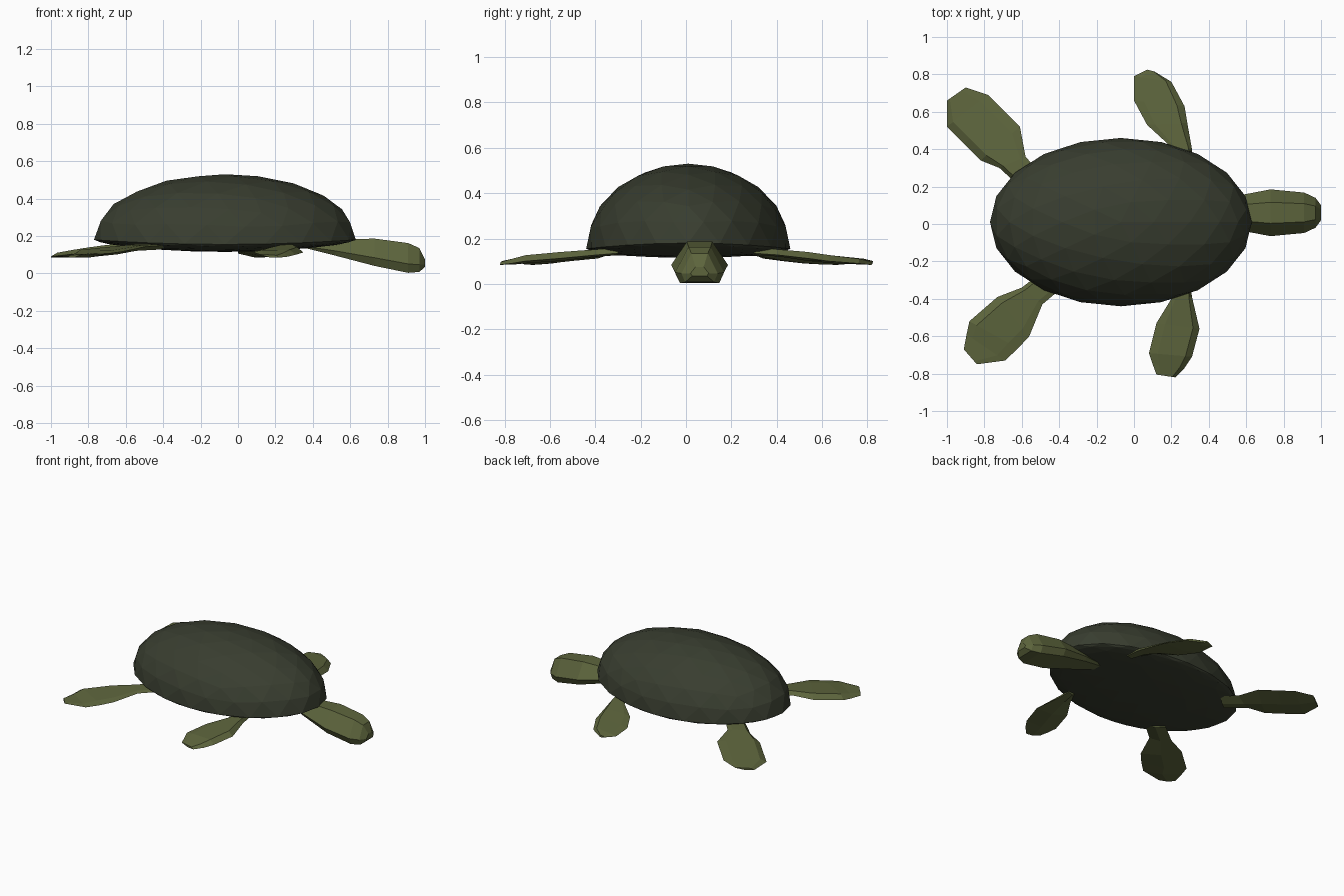
import bpy
import bmesh
from mathutils import Vector

if "Cube" in bpy.data.objects:
    bpy.data.objects.remove(bpy.data.objects["Cube"])


def material(name, rgb):
    m = bpy.data.materials.new(name)
    m.diffuse_color = (*rgb, 1)
    m.use_nodes = True
    m.node_tree.nodes["Principled BSDF"].inputs["Base Color"].default_value = m.diffuse_color
    return m


SHELL = material("dark olive shell", (0.040, 0.047, 0.029))
SKIN = material("olive green skin", (0.110, 0.130, 0.046))


def finish(name, bm, mat):
    bmesh.ops.recalc_face_normals(bm, faces=bm.faces)
    mesh = bpy.data.meshes.new(name)
    bm.to_mesh(mesh)
    bm.free()
    mesh.materials.append(mat)
    obj = bpy.data.objects.new(name, mesh)
    bpy.context.collection.objects.link(obj)
    return obj


def loft(name, rings, mat):
    """Skin a list of equal-length point rings and cap both ends."""
    bm = bmesh.new()
    loops = [[bm.verts.new(p) for p in ring] for ring in rings]
    n = len(loops[0])
    for a, b in zip(loops, loops[1:]):
        for i in range(n):
            j = (i + 1) % n
            bm.faces.new((a[i], a[j], b[j], b[i]))
    bm.faces.new(loops[0])
    bm.faces.new(loops[-1][::-1])
    return finish(name, bm, mat)


# Shell: faceted dome with a nearly flat belly and a rim raised at both ends
bm = bmesh.new()
bmesh.ops.create_icosphere(bm, subdivisions=3, radius=1)
for v in bm.verts:
    x, y, z = v.co
    rim = 0.155 + 0.025 * x * x
    height = 0.375 if z > 0 else 0.04
    v.co = (-0.07 + 0.70 * x, 0.01 + 0.45 * y, rim + height * z)
finish("shell", bm, SHELL)

# Head and neck: (x, bottom, top, half width), flared toward the jaw
head = []
for x, lo, hi, w in [(0.36, 0.135, 0.165, 0.04), (0.52, 0.095, 0.18, 0.085),
                     (0.73, 0.04, 0.186, 0.125), (0.91, 0.003, 0.162, 0.108),
                     (0.97, 0.008, 0.135, 0.080), (1.00, 0.035, 0.075, 0.04)]:
    mid = lo + 0.3 * (hi - lo)
    section = [(-0.8, lo), (0.8, lo), (1, mid), (0.45, hi), (-0.45, hi), (-1, mid)]
    head.append([(x, 0.06 + w * s, z) for s, z in section])
loft("head", head, SKIN)


def flipper(name, pairs, ridge):
    """Leaf-shaped paddle from matching edge points, root to tip."""
    levels = [(0.145, 0.022), (0.138, 0.022), (0.122, 0.026),
              (0.110, 0.024), (0.100, 0.018), (0.094, 0.010)]
    rings = []
    for (a, b), (z, t) in zip(pairs, levels):
        # first edge is the leading one, set slightly lower
        a, b = Vector((*a, z - 0.010)), Vector((*b, z + 0.006))
        top = a.lerp(b, ridge) + Vector((0, 0, t))
        back = a.lerp(b, 0.8) + Vector((0, 0, t * 0.45))
        under = a.lerp(b, 0.5) - Vector((0, 0, t * 0.7))
        rings.append([a, top, back, b, under])
    loft(name, rings, SKIN)


flipper("front_left_flipper",
        [((0.31, 0.30), (0.24, 0.30)), ((0.31, 0.40), (0.19, 0.42)),
         ((0.285, 0.54), (0.07, 0.53)), ((0.27, 0.63), (0.0, 0.66)),
         ((0.20, 0.76), (0.0, 0.79)), ((0.11, 0.815), (0.07, 0.825))], 0.15)
flipper("front_right_flipper",
        [((0.30, -0.30), (0.23, -0.30)), ((0.31, -0.39), (0.20, -0.40)),
         ((0.35, -0.56), (0.12, -0.53)), ((0.31, -0.71), (0.08, -0.69)),
         ((0.27, -0.77), (0.10, -0.75)), ((0.22, -0.82), (0.12, -0.805))], 0.15)
flipper("back_left_flipper",
        [((-0.60, 0.19), (-0.50, 0.27)), ((-0.72, 0.30), (-0.58, 0.36)),
         ((-0.82, 0.34), (-0.61, 0.52)), ((-0.91, 0.43), (-0.70, 0.61)),
         ((-1.0, 0.52), (-0.78, 0.69)), ((-1.0, 0.66), (-0.90, 0.73))], 0.15)
flipper("back_right_flipper",
        [((-0.47, -0.24), (-0.36, -0.32)), ((-0.60, -0.34), (-0.49, -0.43)),
         ((-0.73, -0.39), (-0.56, -0.60)), ((-0.88, -0.52), (-0.62, -0.665)),
         ((-0.895, -0.59), (-0.69, -0.73)), ((-0.91, -0.67), (-0.84, -0.75))], 0.15)
